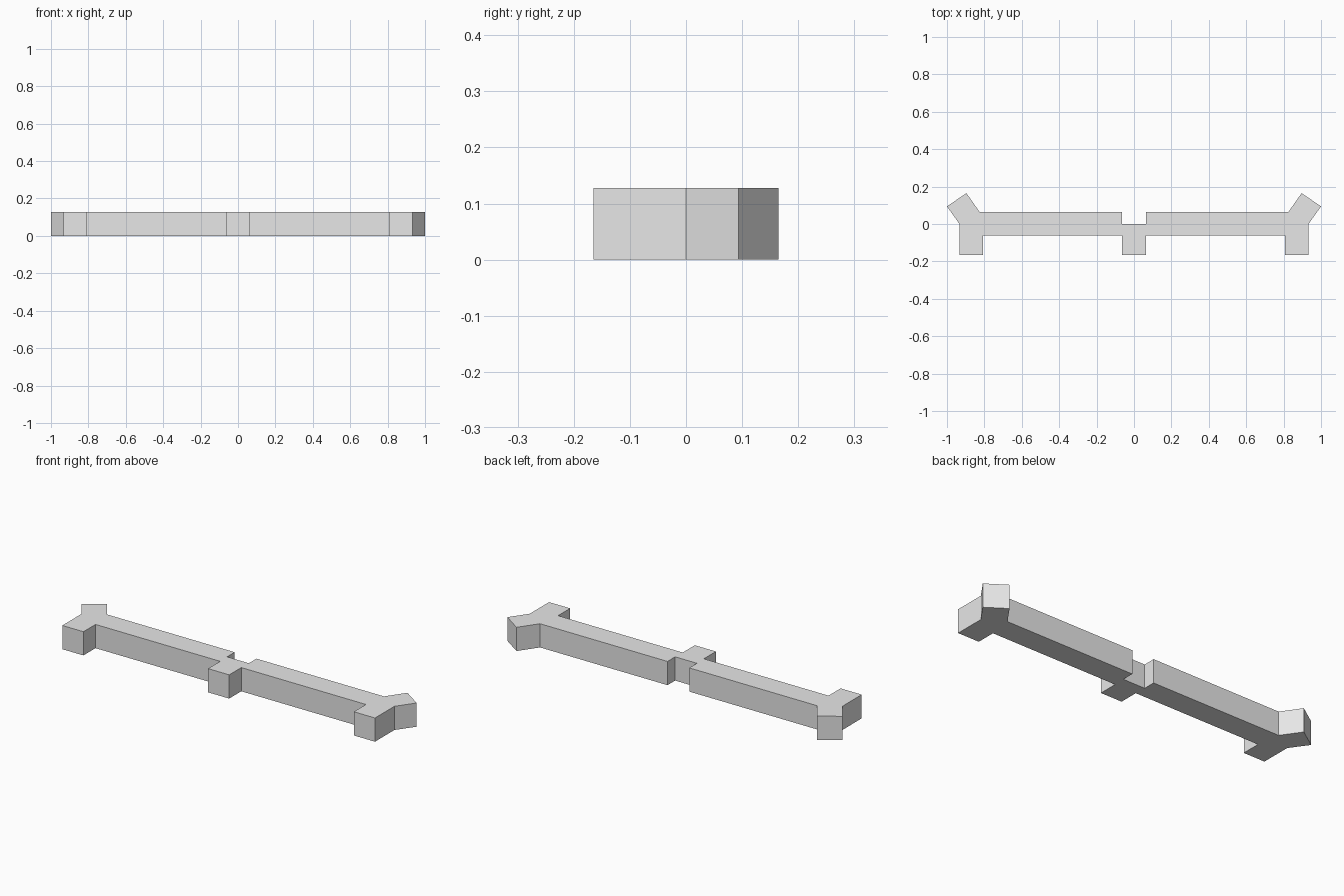
import bpy
import bmesh

HEIGHT = 0.128

default_cube = bpy.data.objects.get("Cube")
if default_cube:
    bpy.data.objects.remove(default_cube, do_unlink=True)

# Plain grey material
grey = bpy.data.materials.new("light_grey")
grey.use_nodes = True
colour = (0.8, 0.8, 0.8, 1.0)
grey.diffuse_color = colour
grey.node_tree.nodes["Principled BSDF"].inputs["Base Color"].default_value = colour

# Left half of the plan: centre tab, bar, end tab, angled arm, rear notch
half_plan = [
    (0.063, -0.165), (0.063, -0.062), (0.807, -0.062), (0.807, -0.165),
    (0.933, -0.165), (0.933, 0.0), (1.0, 0.094), (0.896, 0.165),
    (0.826, 0.065), (0.065, 0.065), (0.065, 0.0),
]
plan = half_plan + [(-x, y) for x, y in reversed(half_plan)]

# Extrude the mirrored plan into a solid bar
bm = bmesh.new()
base = bm.faces.new([bm.verts.new((x, y, 0)) for x, y in plan])
extruded = bmesh.ops.extrude_face_region(bm, geom=[base], use_keep_orig=True)
top_verts = [g for g in extruded["geom"] if isinstance(g, bmesh.types.BMVert)]
bmesh.ops.translate(bm, verts=top_verts, vec=(0, 0, HEIGHT))
bmesh.ops.recalc_face_normals(bm, faces=bm.faces)
bmesh.ops.triangulate(bm, faces=[f for f in bm.faces if len(f.verts) > 4])

mesh = bpy.data.meshes.new("forked_bar")
bm.to_mesh(mesh)
bm.free()
mesh.materials.append(grey)
bar = bpy.data.objects.new("forked_bar", mesh)
bpy.context.collection.objects.link(bar)
